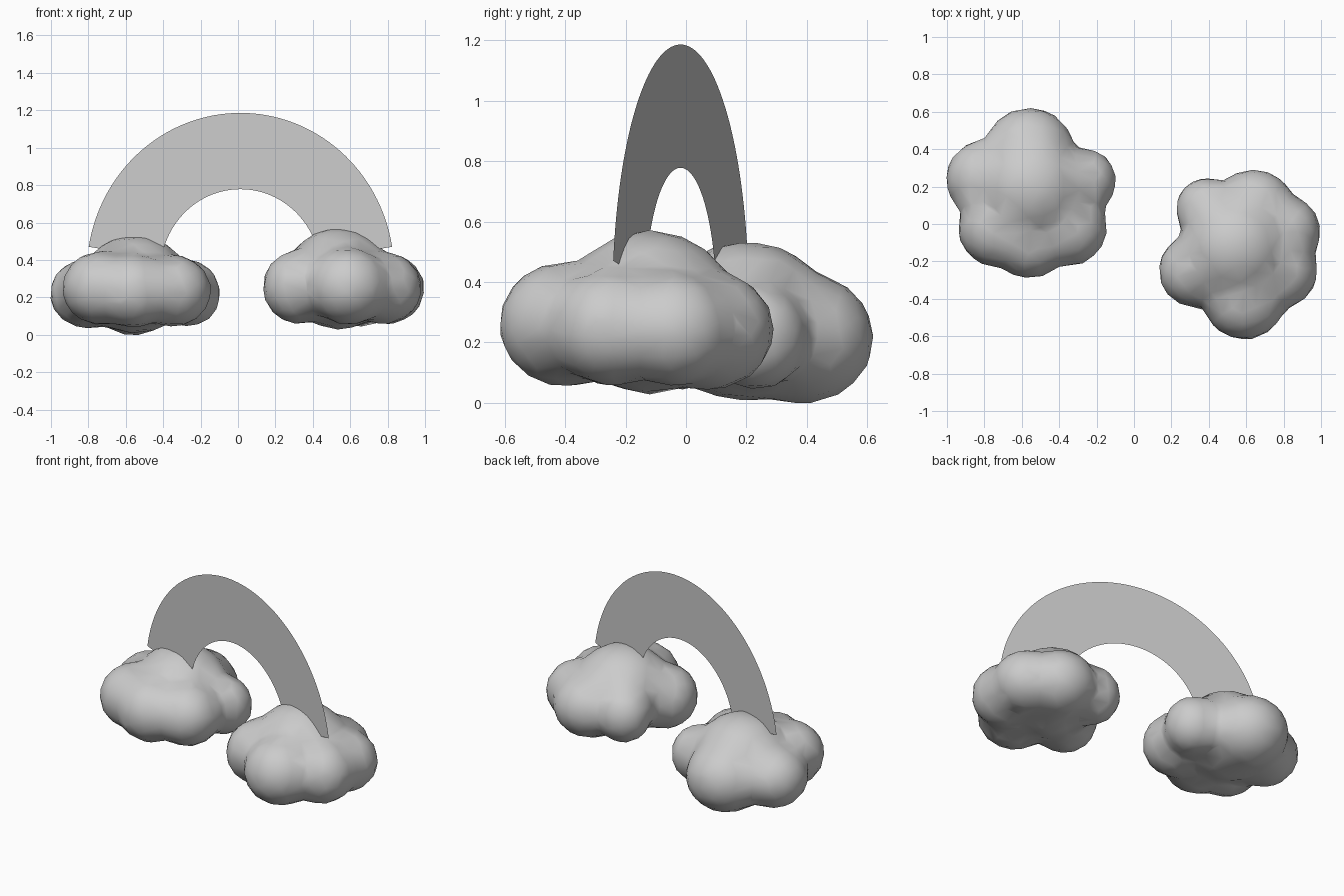
import bpy, bmesh, math
from mathutils import Matrix, Vector

if "Cube" in bpy.data.objects:
    bpy.data.objects.remove(bpy.data.objects["Cube"])


def cloud(name, lumps):
    # overlapping ellipsoids (x, y, z, radius xy, radius z) fused into one soft body
    bm = bmesh.new()
    for x, y, z, r, rz in lumps:
        m = Matrix.Translation((x, y, z)) @ Matrix.Diagonal((r, r, rz, 1))
        bmesh.ops.create_icosphere(bm, subdivisions=4, radius=1, matrix=m)
    me = bpy.data.meshes.new(name)
    bm.to_mesh(me)
    bm.free()
    ob = bpy.data.objects.new(name, me)
    bpy.context.collection.objects.link(ob)
    rm = ob.modifiers.new("fuse", 'REMESH')
    rm.mode = 'VOXEL'
    rm.voxel_size = 0.03
    rm.use_smooth_shade = True
    sm = ob.modifiers.new("soften", 'SMOOTH')
    sm.factor = 0.5
    sm.iterations = 10
    # coarse facets with smooth shading
    dc = ob.modifiers.new("coarsen", 'DECIMATE')
    dc.ratio = 0.12
    return ob


# clouds
cloud("left_cloud", [
    (-0.55, 0.20, 0.27, 0.29, 0.265),   # crown
    (-0.56, 0.38, 0.215, 0.245, 0.22),  # back lump
    (-0.80, 0.24, 0.22, 0.21, 0.19),
    (-0.265, 0.23, 0.22, 0.175, 0.18),
    (-0.73, -0.02, 0.25, 0.213, 0.20),
    (-0.56, -0.09, 0.235, 0.205, 0.20),
    (-0.35, -0.02, 0.235, 0.208, 0.195),
])
cloud("right_cloud", [
    (0.54, -0.12, 0.30, 0.29, 0.272),   # crown
    (0.64, 0.07, 0.24, 0.225, 0.20),
    (0.39, 0.08, 0.25, 0.17, 0.18),
    (0.80, -0.04, 0.245, 0.20, 0.19),
    (0.78, -0.25, 0.25, 0.205, 0.195),
    (0.59, -0.40, 0.26, 0.222, 0.208),
    (0.325, -0.25, 0.255, 0.197, 0.20),
])

# rainbow: flat upright ribbon turned to span the two clouds
R_OUT, R_IN, STEPS = 0.852, 0.444, 64
along = Vector((1.62, -0.445, 0)).normalized()
centre = Vector((0.013, -0.018, 0.334))
start = math.radians(9.2)
bm = bmesh.new()
rows = []
for i in range(STEPS + 1):
    a = start + (math.pi - 2 * start) * i / STEPS
    d = along * math.cos(a) + Vector((0, 0, math.sin(a)))
    rows.append([bm.verts.new(centre + d * r) for r in (R_IN, R_OUT)])
for p, q in zip(rows, rows[1:]):
    bm.faces.new((p[0], p[1], q[1], q[0]))
me = bpy.data.meshes.new("rainbow_arc")
bm.to_mesh(me)
bm.free()
bpy.context.collection.objects.link(bpy.data.objects.new("rainbow_arc", me))
